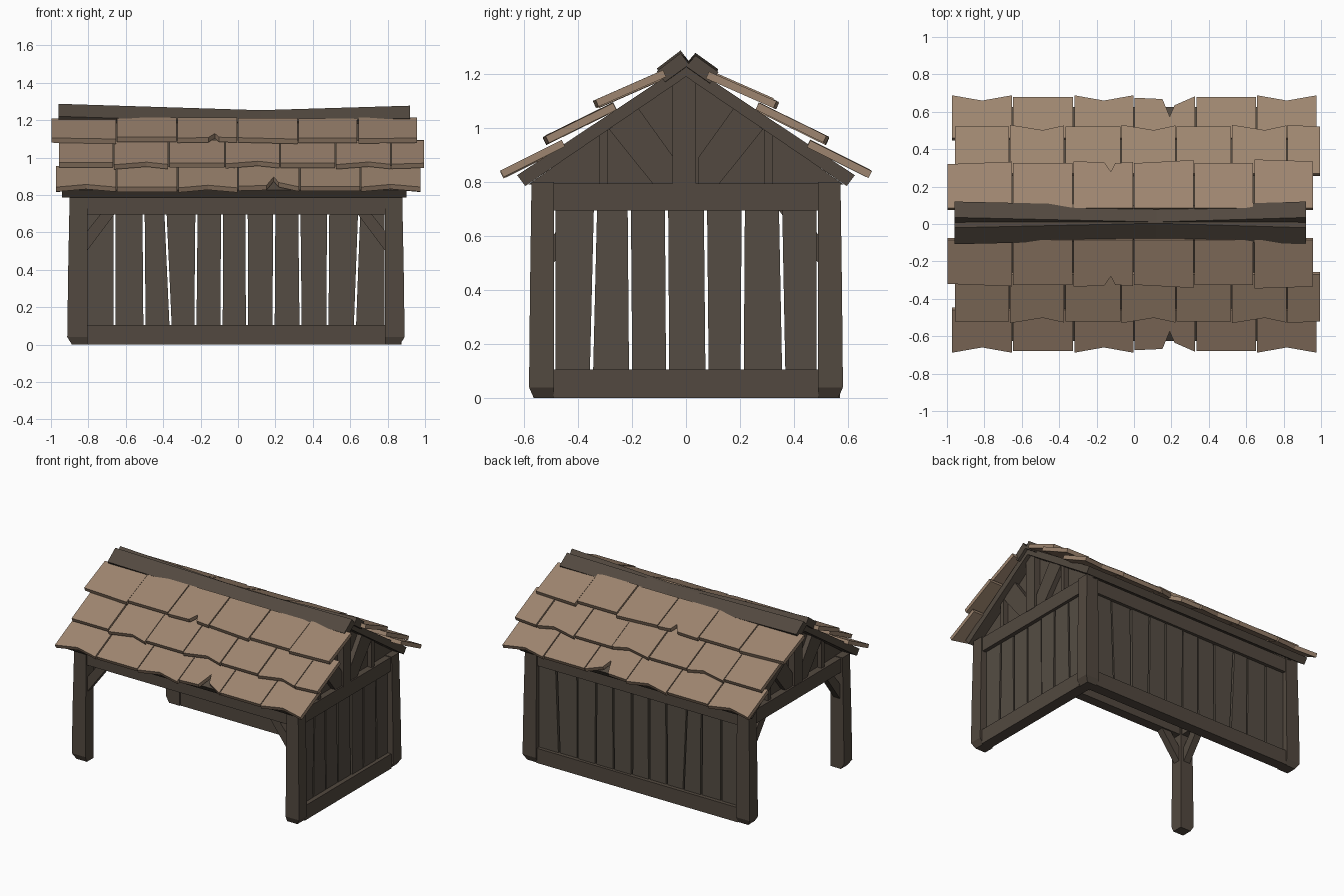
import bpy, bmesh, random
from mathutils import Vector

if "Cube" in bpy.data.objects:
    bpy.data.objects.remove(bpy.data.objects["Cube"])
random.seed(4)


def material(name, rgb):
    m = bpy.data.materials.new(name)
    m.diffuse_color = (*rgb, 1)
    m.use_nodes = True
    m.node_tree.nodes["Principled BSDF"].inputs["Base Color"].default_value = m.diffuse_color
    return m


DARK = material("dark_timber", (0.085, 0.066, 0.05))
PLANK = material("plank_timber", (0.09, 0.073, 0.056))
TAN = material("shingle_wood", (0.34, 0.235, 0.16))


def loft(name, rings, mat):
    """Closed solid through a list of equally sized point rings."""
    bm = bmesh.new()
    vs = [[bm.verts.new(p) for p in r] for r in rings]
    n = len(rings[0])
    bm.faces.new(vs[0])
    bm.faces.new(vs[-1])
    for a, b in zip(vs, vs[1:]):
        for i in range(n):
            j = (i + 1) % n
            bm.faces.new((a[i], a[j], b[j], b[i]))
    bmesh.ops.recalc_face_normals(bm, faces=bm.faces)
    me = bpy.data.meshes.new(name)
    bm.to_mesh(me)
    bm.free()
    me.materials.append(mat)
    ob = bpy.data.objects.new(name, me)
    bpy.context.collection.objects.link(ob)
    return ob


def prism_x(name, yz, x0, x1, mat=DARK):
    return loft(name, [[(x, y, z) for y, z in yz] for x in (x0, x1)], mat)


def prism_y(name, xz, y0, y1, mat=DARK):
    return loft(name, [[(x, y, z) for x, z in xz] for y in (y0, y1)], mat)


def box(name, x0, x1, y0, y1, z0, z1):
    return prism_x(name, [(y0, z0), (y1, z0), (y1, z1), (y0, z1)], x0, x1)


# Corner posts, flared and worn at the foot
for xn, xs, xi, xo in (("left", -1, 0.805, 0.90), ("right", 1, 0.785, 0.878)):
    for yn, ys in (("front", -1), ("back", 1)):
        rings = []
        for z, e in ((0, -0.012), (0.04, 0.013), (0.4, 0.008), (0.8, 0)):
            a, b, c, d = xi * xs, (xo + e) * xs, 0.488 * ys, (0.572 + e * 0.7) * ys
            rings.append([(a, c, z), (b, c, z), (b, d, z), (a, d, z)])
        loft(f"{yn}_{xn}_post", rings, DARK)

# Top beams on all sides, sill beams on the two walled sides
box("front_top_beam", -0.81, 0.79, -0.565, -0.495, 0.695, 0.795)
box("back_top_beam", -0.81, 0.79, 0.495, 0.565, 0.695, 0.795)
box("left_top_beam", -0.89, -0.815, -0.49, 0.49, 0.695, 0.795)
box("right_top_beam", 0.795, 0.87, -0.49, 0.49, 0.695, 0.795)
box("back_sill_beam", -0.81, 0.79, 0.495, 0.57, 0.0, 0.105)
box("right_sill_beam", 0.795, 0.875, -0.49, 0.49, 0.0, 0.105)


# Wall planks between (bottom, top) joint positions
def planks(name, joints, make, lo, hi):
    g = 0.006
    for i, ((b0, t0), (b1, t1)) in enumerate(zip(joints, joints[1:])):
        o = random.uniform(-0.005, 0.005)
        make(f"{name}_plank_{i}", [(b0 + g, 0.09), (b1 - g, 0.09), (t1 - g, 0.71), (t0 + g, 0.71)],
             lo + o, hi + o, PLANK)


planks("back", [(-0.81, -0.81), (-0.66, -0.66), (-0.5, -0.505), (-0.36, -0.388), (-0.228, -0.222),
                (-0.088, -0.085), (0.048, 0.046), (0.19, 0.194), (0.335, 0.328), (0.478, 0.482),
                (0.625, 0.648), (0.79, 0.79)], prism_y, 0.515, 0.545)
planks("right", [(-0.49, -0.49), (-0.35, -0.335), (-0.205, -0.21), (-0.068, -0.072), (0.078, 0.072),
                 (0.208, 0.212), (0.362, 0.35), (0.49, 0.49)], prism_x, 0.815, 0.845)

# Diagonal knee braces on the open front and left sides
brace = [(0, 0.5), (0.15, 0.7), (0.075, 0.7), (0, 0.605)]
for n, x, s in (("left", -0.808, 1), ("right", 0.788, -1)):
    prism_y(f"front_{n}_brace", [(x + s * d, z) for d, z in brace], -0.555, -0.505)
for n, y, s in (("front", -0.49, 1), ("back", 0.49, -1)):
    prism_x(f"left_{n}_brace", [(y + s * d, z) for d, z in brace], -0.88, -0.83)

# Gable ends: recessed panel with king post, studs and diagonals
for n, s in (("left", -1), ("right", 1)):
    c = 0.008 * (s - 1)
    lo, hi = s * 0.80 + c, s * 0.86 + c
    prism_x(f"{n}_gable_panel", [(-0.585, 0.79), (0.585, 0.79), (0, 1.2)], lo, s * 0.825 + c)
    prism_x(f"{n}_king_post", [(-0.05, 0.79), (0.037, 0.79), (0.037, 1.175), (-0.006, 1.2), (-0.05, 1.165)], lo, hi + s * 0.012)
    for m, t in (("front", -1), ("back", 1)):
        prism_x(f"{n}_{m}_gable_stud", [(t * y, z) for y, z in
                ((0.288, 0.79), (0.322, 0.79), (0.322, 0.98), (0.288, 1.0))], lo, hi)
        prism_x(f"{n}_{m}_gable_diagonal", [(t * y, z) for y, z in
                ((0.045, 0.79), (0.12, 0.79), (0.285, 0.995), (0.178, 1.075), (0.045, 0.89))], lo, hi)

# Roof boarding under the shingles
for n, t in (("front", -1), ("back", 1)):
    prism_x(f"{n}_roof_board", [(t * y, z) for y, z in
            ((0.595, 0.785), (0.625, 0.825), (0, 1.24), (0, 1.19))], -0.94, 0.90)

# Shingle rows: upper y, lower reference (y, z), slope, joints, lower edges as (fraction, y)
DIP1 = [(0, 0.688), (0.5, 0.66), (1, 0.688)]
DIP2 = [(0, 0.53), (0.6, 0.502), (1, 0.527)]
F1, F2, F3 = [(0, 0.68), (1, 0.68)], [(0, 0.52), (1, 0.52)], [(0, 0.325), (1, 0.325)]
CRACK1 = [(0, 0.675), (0.46, 0.668), (0.58, 0.575), (0.66, 0.635), (1, 0.683)]
CRACK3 = [(0, 0.335), (0.52, 0.33), (0.63, 0.28), (0.7, 0.325), (1, 0.332)]
rows = [
    (0.46, 0.685, 0.842, 0.50, [-0.975, -0.65, -0.322, 0.0, 0.33, 0.655, 0.98],
     [DIP1, F1, DIP1, CRACK1, F1, DIP1]),
    (0.27, 0.53, 0.966, 0.49, [-0.96, -0.665, -0.37, -0.07, 0.225, 0.522, 0.818, 0.998],
     [F2, DIP2, F2, DIP2, F2, DIP2, [(0, 0.53), (1, 0.52)]]),
    (0.085, 0.345, 1.098, 0.44, [-1.0, -0.65, -0.327, -0.003, 0.32, 0.64, 0.96],
     [[(0, 0.32), (1, 0.333)], F3, CRACK3, [(0, 0.325), (1, 0.342)], F3, [(0, 0.345), (1, 0.335)]]),
]
for side, t in (("front", -1), ("back", 1)):
    for r, (top, y0, z0, slope, joints, edges) in enumerate(rows):
        down = Vector((0, -t * slope, -1)).normalized() * 0.028
        for i, edge in enumerate(edges):
            a, b = joints[i] + 0.003, joints[i + 1] - 0.003
            dz = random.uniform(-0.005, 0.003)
            outline = [(a + (b - a) * f, y) for f, y in edge] + [(b, top), (a, top)]
            upper = [Vector((x, t * y, z0 + dz + slope * (y0 - y))) for x, y in outline]
            loft(f"{side}_shingle_{r}_{i}", [upper, [p + down for p in upper]], TAN)

# Sagging ridge boards
for side, t, section in (
        ("front", -1, [(0.108, 1.22), (0.02, 1.287), (-0.012, 1.245), (0.078, 1.18)]),
        ("back", 1, [(0.12, 1.217), (0.035, 1.278), (0.0, 1.238), (0.09, 1.175)])):
    rings = [[(x, t * (y - dy), z - dz) for y, z in section]
             for x, dy, dz in ((-0.96, 0, 0), (0.12, 0.024, 0.034), (0.92, 0, 0.01))]
    loft(f"{side}_ridge_board", rings, DARK)
